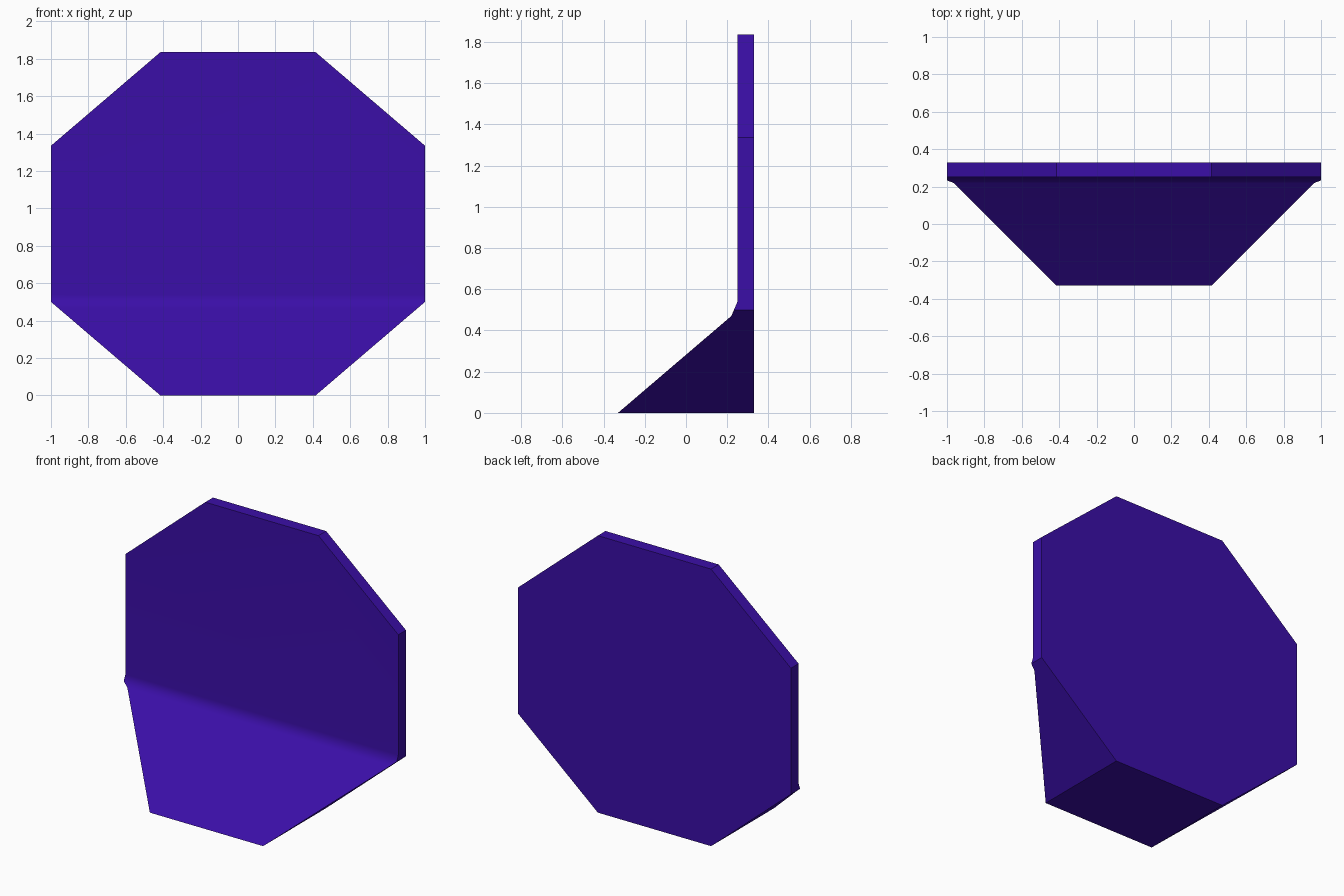
import bpy
import bmesh
import math
from mathutils import Vector

cube = bpy.data.objects.get("Cube")
if cube:
    bpy.data.objects.remove(cube, do_unlink=True)

HEIGHT = 1.835
HALF_FLAT = 0.415   # half length of the top and bottom edges
CORNER = 0.5        # height of the sloped corners

# Deep violet material
violet = bpy.data.materials.new("deep_violet")
violet.use_nodes = True
colour = (0.043, 0.0045, 0.39, 1)
violet.diffuse_color = colour
violet.node_tree.nodes["Principled BSDF"].inputs["Base Color"].default_value = colour

# Side profile (y, z): upright plate flowing into a wedge foot
profile = [(-0.33, 0), (0.22, 0.47), (0.25, 0.54), (0.25, HEIGHT),
           (0.33, HEIGHT), (0.33, 0)]
bm = bmesh.new()
face = bm.faces.new([bm.verts.new((-1, y, z)) for y, z in profile])
sweep = bmesh.ops.extrude_face_region(bm, geom=[face])
bmesh.ops.translate(bm, vec=(2, 0, 0),
                    verts=[v for v in sweep["geom"] if isinstance(v, bmesh.types.BMVert)])

# Trim the four corners to make an octagon
run = 1 - HALF_FLAT
for side in (-1, 1):
    for up, z in ((-1, CORNER), (1, HEIGHT - CORNER)):
        cut = bmesh.ops.bisect_plane(
            bm, geom=bm.verts[:] + bm.edges[:] + bm.faces[:], dist=1e-5,
            plane_co=(side, 0, z), plane_no=Vector((side * CORNER, 0, up * run)),
            clear_outer=True)
        edges = [e for e in bm.edges if e.is_boundary]
        bmesh.ops.holes_fill(bm, edges=edges, sides=0)
bmesh.ops.remove_doubles(bm, verts=bm.verts[:], dist=1e-4)
bmesh.ops.recalc_face_normals(bm, faces=bm.faces[:])

mesh = bpy.data.meshes.new("octagon_panel")
bm.to_mesh(mesh)
bm.free()
mesh.materials.append(violet)
panel = bpy.data.objects.new("octagon_panel", mesh)
bpy.context.collection.objects.link(panel)

# Soft crease at the fold, sharp edges elsewhere
bpy.ops.object.select_all(action="DESELECT")
panel.select_set(True)
bpy.context.view_layer.objects.active = panel
bpy.ops.object.shade_smooth_by_angle(angle=math.radians(30))
weighted = panel.modifiers.new("soft_fold", "WEIGHTED_NORMAL")
weighted.keep_sharp = True
